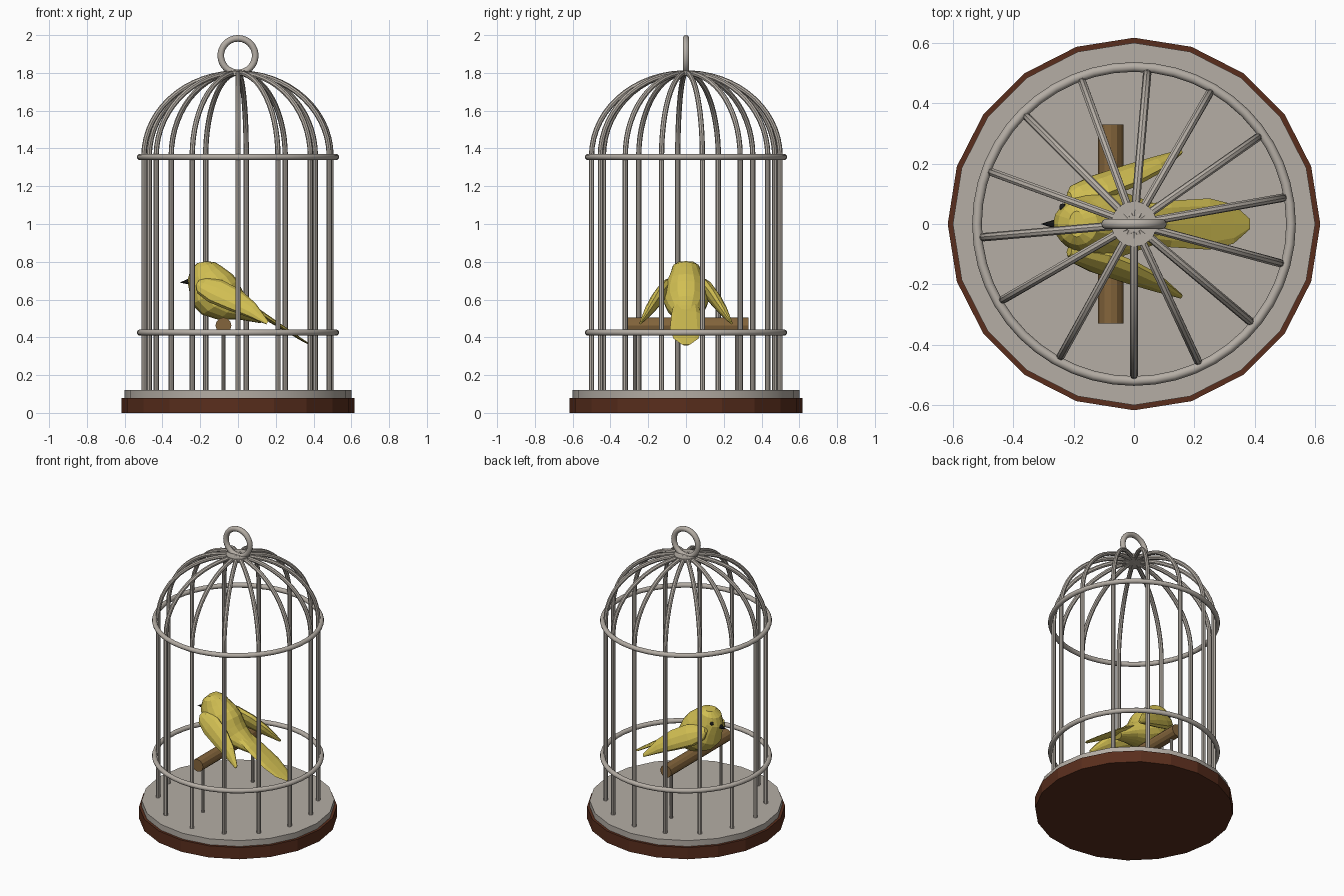
import bpy, bmesh
from math import sin, cos, pi, radians
from mathutils import Vector

if "Cube" in bpy.data.objects:
    bpy.data.objects.remove(bpy.data.objects["Cube"])


def material(name, rgb):
    m = bpy.data.materials.new(name)
    m.diffuse_color = (*rgb, 1)
    m.use_nodes = True
    m.node_tree.nodes["Principled BSDF"].inputs["Base Color"].default_value = m.diffuse_color
    return m


BROWN = material("dark_wood", (0.1, 0.027, 0.012))
WOOD = material("perch_wood", (0.23, 0.13, 0.045))
YELLOW = material("yellow_feathers", (0.64, 0.52, 0.085))
BLACK = material("black", (0.012, 0.012, 0.012))
METAL = material("warm_grey_metal", (0.46, 0.42, 0.375))


def finish(name, mat, smooth=False):
    ob = bpy.context.object
    ob.name = name
    ob.data.materials.append(mat)
    if smooth:
        bpy.ops.object.shade_smooth_by_angle(angle=radians(40))
    return ob


def cylinder(name, r, z0, z1, sides, mat, x=0, y=0):
    bpy.ops.mesh.primitive_cylinder_add(vertices=sides, radius=r, depth=z1 - z0,
                                        location=(x, y, (z0 + z1) / 2))
    return finish(name, mat)


def torus(name, major, minor, z, rot=(0, 0, 0)):
    bpy.ops.mesh.primitive_torus_add(major_radius=major, minor_radius=minor, major_segments=48,
                                     minor_segments=10, location=(0, 0, z), rotation=rot)
    return finish(name, METAL, smooth=True)


def loft(name, rings, mat, sides=16):
    """Skin oval rings; each ring = (back xyz, front xyz, half width in y)."""
    bm = bmesh.new()
    loops = []
    for a, b, w in rings:
        a, b = Vector(a), Vector(b)
        mid, half = (a + b) / 2, (a - b) / 2
        loops.append([bm.verts.new(mid + half * cos(2 * pi * i / sides)
                                   + Vector((0, w * sin(2 * pi * i / sides), 0)))
                      for i in range(sides)])
    for p, q in zip(loops, loops[1:]):
        for i in range(sides):
            j = (i + 1) % sides
            bm.faces.new((p[i], p[j], q[j], q[i]))
    bm.faces.new(loops[0])
    bm.faces.new(loops[-1])
    bmesh.ops.recalc_face_normals(bm, faces=bm.faces)
    me = bpy.data.meshes.new(name)
    bm.to_mesh(me)
    bm.free()
    ob = bpy.data.objects.new(name, me)
    bpy.context.collection.objects.link(ob)
    me.materials.append(mat)
    return ob


# Base and floor
cylinder("base", 0.617, 0, 0.08, 20, BROWN)
cylinder("floor", 0.60, 0.08, 0.12, 20, METAL)

# Cage bars: straight, then an elliptical dome; spacing is 25 degrees with a wider gap at the end
cu = bpy.data.curves.new("cage_bars", 'CURVE')
cu.dimensions = '3D'
cu.bevel_depth = 0.014
cu.bevel_resolution = 2
cu.use_fill_caps = True
profile = [(0.5, 0.10), (0.5, 0.7)]
profile += [(0.5 * cos(t), 1.36 + 0.44 * sin(t)) for t in (radians(87 * k / 14) for k in range(15))]
for deg in [-90 + 25 * n for n in range(13)] + [241]:
    a = radians(deg)
    sp = cu.splines.new('POLY')
    sp.points.add(len(profile) - 1)
    for pt, (r, z) in zip(sp.points, profile):
        pt.co = (r * cos(a), r * sin(a), z, 1)
bars = bpy.data.objects.new("cage_bars", cu)
bpy.context.collection.objects.link(bars)
bpy.context.view_layer.objects.active = bars
bars.select_set(True)
bpy.ops.object.convert(target='MESH')
finish("cage_bars", METAL, smooth=True)

# Hoops, crown disc and hanging ring
torus("lower_hoop", 0.52, 0.016, 0.425)
torus("upper_hoop", 0.52, 0.016, 1.355)
cylinder("crown_disc", 0.075, 1.785, 1.811, 24, METAL)
torus("hanging_ring", 0.091, 0.0175, 1.8915, (pi / 2, 0, 0))

# Perch on two thin posts
bpy.ops.mesh.primitive_cylinder_add(vertices=12, radius=0.042, depth=0.66,
                                    location=(-0.077, 0, 0.463), rotation=(pi / 2, 0, 0))
finish("perch", WOOD)
for side, y in (("front", -0.27), ("back", 0.27)):
    cylinder(side + "_perch_post", 0.01, 0.11, 0.45, 10, METAL, -0.077, y)

# Bird body with head
BODY = (
    (-0.165, 0.803, -0.215, 0.793, 0.043), (-0.12, 0.797, -0.252, 0.757, 0.070),
    (-0.085, 0.775, -0.268, 0.70, 0.083), (-0.03, 0.735, -0.258, 0.645, 0.104),
    (0.0, 0.70, -0.245, 0.575, 0.118), (0.02, 0.655, -0.19, 0.52, 0.118),
    (0.04, 0.62, -0.10, 0.492, 0.102), (0.09, 0.57, 0.0, 0.495, 0.076),
    (0.16, 0.51, 0.12, 0.475, 0.04))
loft("bird_body", [((x1, 0, z1), (x2, 0, z2), w) for x1, z1, x2, z2, w in BODY], YELLOW)

# Tail: thin flat blade
TAIL = ((0.0, 0.60, 0.06, 0.02), (0.12, 0.525, 0.077, 0.015), (0.25, 0.443, 0.085, 0.009),
        (0.33, 0.392, 0.065, 0.006), (0.383, 0.36, 0.018, 0.003))
loft("bird_tail", [((x + t * 0.5, 0, z + t), (x - t * 0.5, 0, z - t), w)
                   for x, z, w, t in TAIL], YELLOW, 8)

# Wings: (x, y, z, half chord, half thickness) from shoulder to tip; top edge leans inward
WING = ((-0.215, 0.092, 0.69, 0.015, 0.015), (-0.19, 0.102, 0.675, 0.048, 0.031),
        (-0.12, 0.126, 0.645, 0.07, 0.038), (-0.02, 0.162, 0.598, 0.064, 0.035),
        (0.07, 0.197, 0.545, 0.043, 0.027), (0.155, 0.24, 0.477, 0.01, 0.007))
for side, s in (("left", -1), ("right", 1)):
    loft(side + "_wing", [((x + 0.55 * c, s * (y - 0.3 * c), z + 0.82 * c),
                           (x - 0.55 * c, s * (y + 0.15 * c), z - 0.82 * c), t)
                          for x, y, z, c, t in WING], YELLOW, 10)

# Single eye and beak
bpy.ops.mesh.primitive_uv_sphere_add(segments=10, ring_count=6, radius=0.012,
                                     location=(-0.236, 0.056, 0.73))
finish("eye", BLACK)
bpy.ops.mesh.primitive_cone_add(vertices=8, radius1=0.018, radius2=0, depth=0.055,
                                location=(-0.281, 0, 0.693), rotation=(0, radians(-97), 0))
finish("beak", BLACK)
